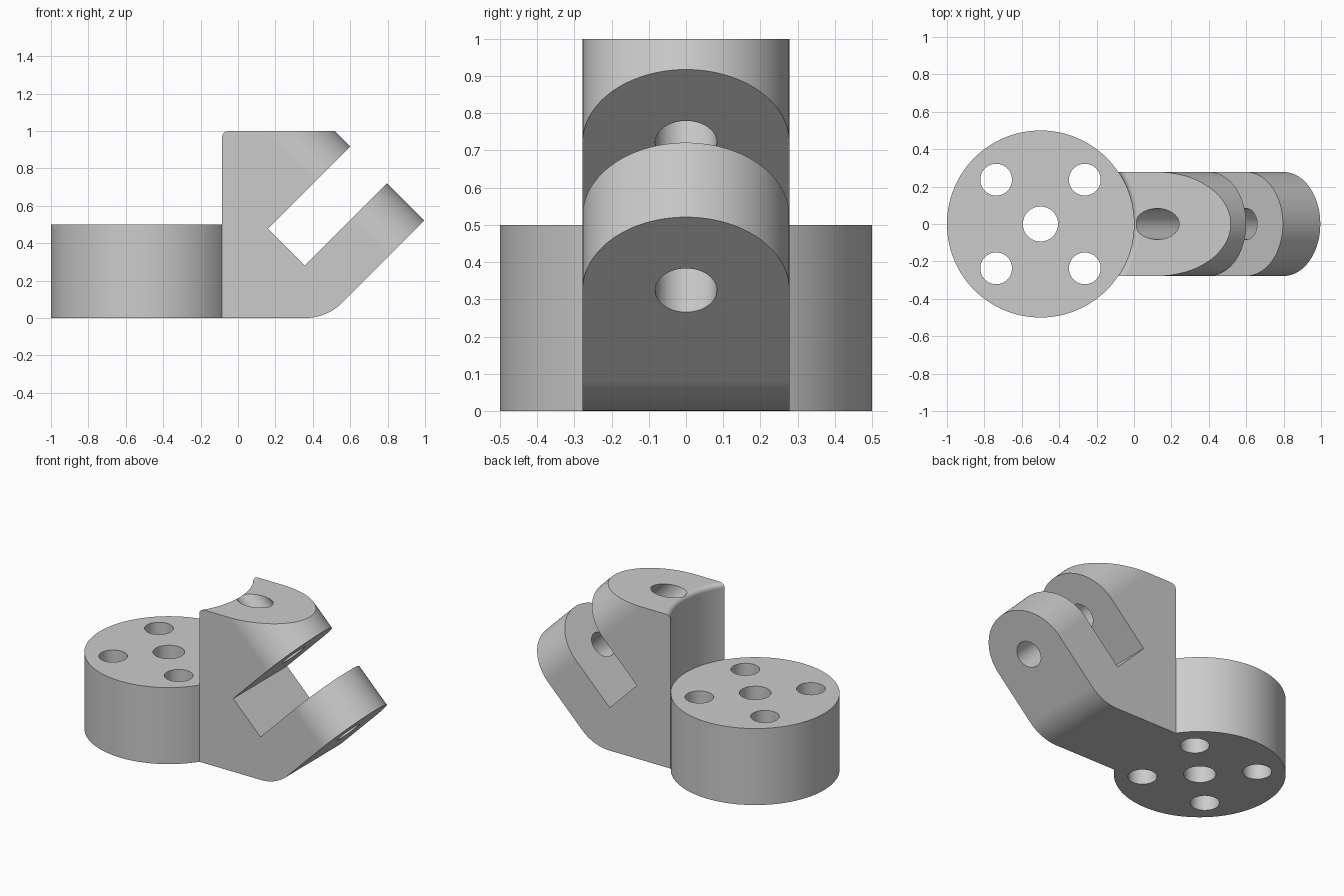
import bpy, bmesh
from math import sin, cos, pi, radians
from mathutils import Matrix

cube = bpy.data.objects.get("Cube")
if cube:
    bpy.data.objects.remove(cube, do_unlink=True)

steel = bpy.data.materials.new("plain grey")
steel.use_nodes = True
steel.diffuse_color = (0.6, 0.6, 0.6, 1)
steel.node_tree.nodes["Principled BSDF"].inputs["Base Color"].default_value = (0.6, 0.6, 0.6, 1)


def arc(cx, cy, r, start, end, n):
    """Points along a circular arc, angles in degrees."""
    angles = [radians(start + (end - start) * i / n) for i in range(n + 1)]
    return [(cx + r * cos(a), cy + r * sin(a)) for a in angles]


def solid(name, bm, matrix):
    bmesh.ops.recalc_face_normals(bm, faces=bm.faces[:])
    mesh = bpy.data.meshes.new(name)
    bm.to_mesh(mesh)
    bm.free()
    mesh.materials.append(steel)
    ob = bpy.data.objects.new(name, mesh)
    ob.matrix_world = matrix
    bpy.context.collection.objects.link(ob)
    return ob


def prism(name, outline, low, high, matrix=Matrix()):
    """Closed outline in local xy, extruded from low to high in local z."""
    bm = bmesh.new()
    face = bm.faces.new([bm.verts.new((x, y, low)) for x, y in outline])
    top = bmesh.ops.extrude_face_region(bm, geom=[face])["geom"]
    verts = [v for v in top if isinstance(v, bmesh.types.BMVert)]
    bmesh.ops.translate(bm, verts=verts, vec=(0, 0, high - low))
    return solid(name, bm, matrix)


def disc(r, n):
    return arc(0, 0, r, 0, 360, n)[:-1]


def lathe(name, profile, n, matrix):
    """Closed solid of revolution from (radius, height) rings."""
    bm = bmesh.new()
    rings = [[bm.verts.new((x, y, z)) for x, y in disc(r, n)] for r, z in profile]
    for a, b in zip(rings, rings[1:]):
        for i in range(n):
            j = (i + 1) % n
            bm.faces.new((a[i], a[j], b[j], b[i]))
    bm.faces.new(rings[0])
    bm.faces.new(rings[-1])
    return solid(name, bm, matrix)


def activate(ob):
    bpy.ops.object.select_all(action='DESELECT')
    bpy.context.view_layer.objects.active = ob
    ob.select_set(True)


def boolean(ob, cutter, operation):
    cutter.hide_render = True
    mod = ob.modifiers.new("cut", 'BOOLEAN')
    mod.object, mod.operation, mod.solver = cutter, operation, 'EXACT'
    bpy.context.view_layer.update()
    activate(ob)
    bpy.ops.object.modifier_apply(modifier=mod.name)
    bpy.data.objects.remove(cutter, do_unlink=True)


def finish(ob):
    activate(ob)
    bpy.ops.object.shade_smooth_by_angle(angle=radians(30))
    ob.modifiers.new("flat faces", 'WEIGHTED_NORMAL').keep_sharp = True


HUB_R, SEGMENTS = 0.5, 128
hub_place = Matrix.Translation((-0.5, 0, 0))

# Round hub with a centre hole and four bolt holes
hub = prism("hub", disc(HUB_R, SEGMENTS), 0, 0.5, hub_place)
holes = [(0, 0, 0.094)] + [(x, y, 0.085) for x in (-0.237, 0.237) for y in (-0.237, 0.237)]
for x, y, r in holes:
    hole = prism("bolt_hole", disc(r, 48), -0.2, 0.8, hub_place @ Matrix.Translation((x, y, 0)))
    boolean(hub, hole, 'DIFFERENCE')
finish(hub)

# Slanted fork: side outline with a rounded heel and an open slot
outline = [(-0.2, 0)] + arc(0.36, 0.278, 0.278, -90, -45, 14) + [
    (1.0, 0.525), (0.8, 0.725), (0.357, 0.28), (0.16, 0.478),
    (0.602, 0.92), (0.522, 1.0), (-0.2, 1.0)]
fork = prism("fork", outline, -0.4, 0.4, Matrix.Rotation(pi / 2, 4, 'X'))

# Round the arm ends about the pin axis and bore the pin hole
pin_place = Matrix.Translation((0.402, 0, 0.722)) @ Matrix.Rotation(radians(135), 4, 'Y')
arm_shape = arc(0, 0, 0.278, 90, 270, 64) + [(2, -0.278), (2, 0.278)]
boolean(fork, prism("arm_rounding", arm_shape, -1.5, 1.5, pin_place), 'INTERSECT')
boolean(fork, prism("pin_hole", disc(0.083, 48), -1.5, 1.5, pin_place), 'DIFFERENCE')

# Hollow the back to fit the hub, with a small fillet at the top edge
flare = arc(HUB_R + 0.03, 0.97, 0.03, 180, 90, 6)
profile = [(HUB_R, -0.2)] + flare + [(HUB_R + 0.03, 1.2)]
boolean(fork, lathe("back_hollow", profile, SEGMENTS, hub_place), 'DIFFERENCE')
finish(fork)
